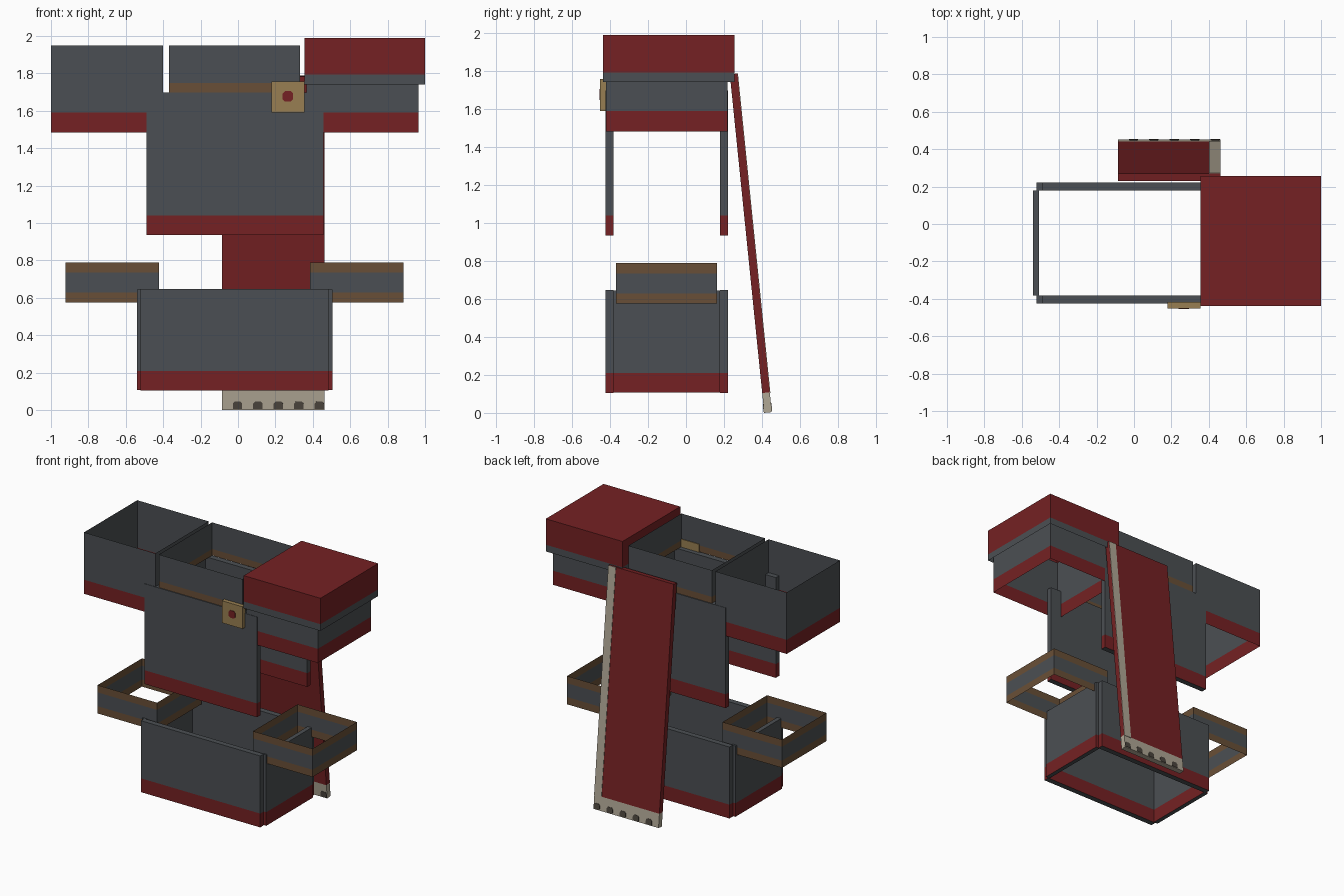
import bpy, bmesh, math
from mathutils import Matrix

cube = bpy.data.objects.get("Cube")
if cube:
    bpy.data.objects.remove(cube, do_unlink=True)


def material(name, rgb):
    lin = [((c / 255 + 0.055) / 1.055) ** 2.4 for c in rgb] + [1.0]
    m = bpy.data.materials.new(name)
    m.diffuse_color = lin
    m.use_nodes = True
    bsdf = m.node_tree.nodes["Principled BSDF"]
    bsdf.inputs["Base Color"].default_value = lin
    bsdf.inputs["Roughness"].default_value = 0.9
    return m


GREY = material("slate_grey", (75, 79, 83))
RED = material("dark_red", (117, 33, 35))
BROWN = material("leather_brown", (105, 79, 55))
TAN = material("tan_gold", (152, 127, 82))
BEIGE = material("beige", (176, 167, 149))
DARK = material("dark_notch", (76, 70, 62))


def finish(name, bm, mats, matrix=None):
    me = bpy.data.meshes.new(name)
    bm.to_mesh(me)
    bm.free()
    for m in mats:
        me.materials.append(m)
    ob = bpy.data.objects.new(name, me)
    bpy.context.collection.objects.link(ob)
    if matrix:
        ob.matrix_world = matrix
    return ob


def banded(name, xs, ys, levels, colours, top=None, bottom=None, matrix=None):
    """Rectangular tube with one colour per height band and optional caps."""
    bm = bmesh.new()
    mats = list(dict.fromkeys(colours + [c for c in (top, bottom) if c]))
    corners = [(xs[0], ys[0]), (xs[1], ys[0]), (xs[1], ys[1]), (xs[0], ys[1])]
    rings = [[bm.verts.new((x, y, z)) for x, y in corners] for z in levels]
    for low, high, colour in zip(rings, rings[1:], colours):
        for i in range(4):
            j = (i + 1) % 4
            f = bm.faces.new((low[i], low[j], high[j], high[i]))
            f.material_index = mats.index(colour)
    if top:
        bm.faces.new(rings[-1]).material_index = mats.index(top)
    if bottom:
        bm.faces.new(rings[0][::-1]).material_index = mats.index(bottom)
    return finish(name, bm, mats, matrix)


def plate(name, profile, y0, y1, mat, matrix=None):
    """Thin plate from an x-z outline."""
    bm = bmesh.new()
    face = bm.faces.new([bm.verts.new((x, y0, z)) for x, z in profile])
    ext = bmesh.ops.extrude_face_region(bm, geom=[face])
    for v in ext["geom"]:
        if isinstance(v, bmesh.types.BMVert):
            v.co.y = y1
    bmesh.ops.recalc_face_normals(bm, faces=bm.faces)
    return finish(name, bm, [mat], matrix)


FRONT, BACK = -0.424, 0.221          # outer depth of the body
T = 0.042                            # panel thickness
SHELL_Y = (FRONT + 0.003, BACK - 0.003)

# Torso and skirt: front and back panels with a red hem
for side, ys in (("front", (FRONT, FRONT + T)), ("back", (BACK - T, BACK))):
    banded(f"torso_{side}", (-0.488, 0.457), ys, (0.935, 1.04, 1.697),
           [RED, GREY], GREY, GREY)
    banded(f"skirt_{side}", (-0.52, 0.484), ys, (0.105, 0.21, 0.648),
           [RED, GREY], GREY, GREY)

# Skirt side panels
for side, xs in (("right", (-0.541, -0.508)), ("left", (0.472, 0.505))):
    banded(f"skirt_{side}", xs, (FRONT + T, BACK - T), (0.107, 0.21, 0.645),
           [RED, GREY], GREY, GREY)

# Open sleeves
for side, xs in (("right", (-1.0, -0.40)), ("left", (0.366, 0.966))):
    banded(f"sleeve_{side}", xs, SHELL_Y, (1.483, 1.59, 1.95), [RED, GREY])

# Open collar with a brown lower band
banded("collar", (-0.37, 0.332), SHELL_Y, (1.699, 1.748, 1.95), [BROWN, GREY])

# Hip bands
for side, xs in (("right", (-0.922, -0.422)), ("left", (0.386, 0.886))):
    banded(f"hip_band_{side}", xs, (-0.37, 0.163),
           (0.575, 0.63, 0.735, 0.79), [BROWN, GREY, BROWN])

# Shoulder pad over the left sleeve
banded("shoulder_pad", (0.355, 1.0), (-0.438, 0.256), (1.742, 1.793, 1.99),
       [GREY, RED], top=RED)

# Chest clasp with a red stud
banded("clasp", (0.18, 0.355), (-0.452, -0.416), (1.59, 1.758), [TAN], TAN, TAN)
cx, cz, r, c = 0.267, 1.677, 0.028, 0.015
plate("clasp_stud", [(cx - r, cz - c), (cx - c, cz - r), (cx + c, cz - r), (cx + r, cz - c),
                     (cx + r, cz + c), (cx + c, cz + r), (cx - c, cz + r), (cx - r, cz + c)],
      -0.455, -0.452, RED)

# Leaning cape board
L, D = 1.793, 0.04
lean = Matrix.Translation((0, 0.412, 0)) @ Matrix.Rotation(math.radians(5.8), 4, "X")
banded("cape", (-0.085, 0.462), (0, D), (0, 0.105, L), [BEIGE, RED], RED, BEIGE, lean)
plate("cape_edge_strip", [(0.40, 0.10), (0.462, 0.10), (0.462, L), (0.40, L)],
      D, D + 0.003, BEIGE, lean)

# Dark notches along the bottom of the cape, on both faces
for i in range(5):
    x = -0.003 + i * 0.1095
    outline = [(x - 0.025, 0.005), (x + 0.025, 0.005), (x + 0.025, 0.035),
               (x + 0.015, 0.047), (x - 0.015, 0.047), (x - 0.025, 0.035)]
    plate(f"cape_notch_front_{i + 1}", outline, -0.003, 0, DARK, lean)
    plate(f"cape_notch_back_{i + 1}", outline, D, D + 0.003, DARK, lean)
